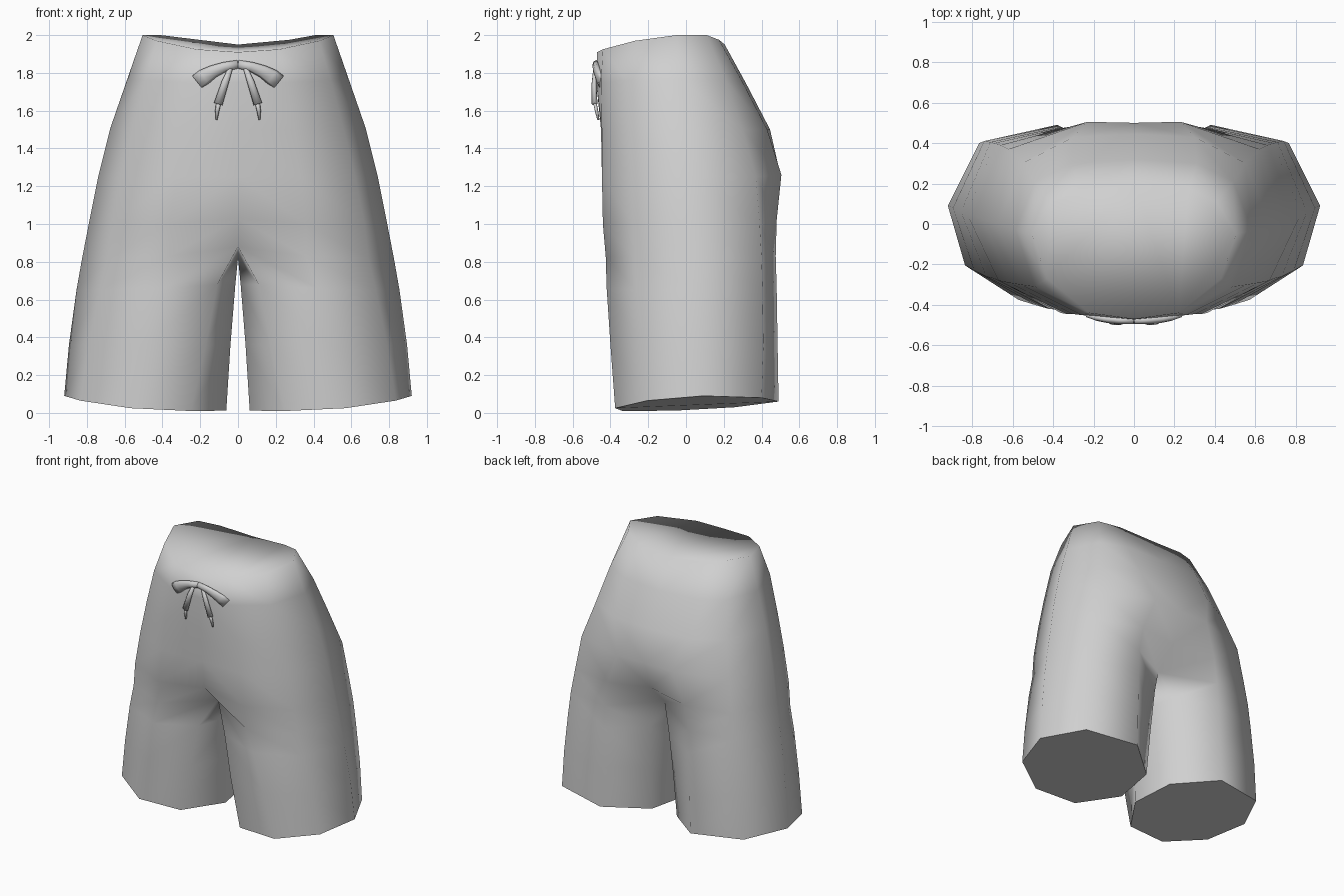
import bpy, bmesh, math
from mathutils import Vector

cube = bpy.data.objects.get("Cube")
if cube:
    bpy.data.objects.remove(cube, do_unlink=True)

GREY = (0.63, 0.63, 0.63, 1)
grey = bpy.data.materials.new("light_grey_cloth")
grey.use_nodes = True
grey.diffuse_color = GREY
grey.node_tree.nodes["Principled BSDF"].inputs["Base Color"].default_value = GREY


def finish(name, bm, merge, flat=()):
    """Turn a left half into a smooth, mirrored object."""
    bmesh.ops.recalc_face_normals(bm, faces=bm.faces)
    for f in bm.faces:
        f.smooth = f not in flat
    mesh = bpy.data.meshes.new(name)
    bm.to_mesh(mesh)
    bm.free()
    mesh.materials.append(grey)
    ob = bpy.data.objects.new(name, mesh)
    bpy.context.collection.objects.link(ob)
    mod = ob.modifiers.new("mirror", "MIRROR")
    mod.use_mirror_merge = merge
    mod.merge_threshold = 0.001


# Half rings, from front centre round the side to back centre
body = [
    [(0, -.47, 1.91), (.22, -.44, 1.925), (.43, -.27, 1.97), (.505, -.05, 2.0),
     (.41, .11, 2.0), (.27, .175, 1.975), (0, .205, 1.95)],
    [(0, -.475, 1.75), (.26, -.45, 1.75), (.49, -.31, 1.76), (.585, -.03, 1.77),
     (.49, .21, 1.76), (.31, .30, 1.75), (0, .32, 1.74)],
    [(0, -.45, 1.5), (.30, -.445, 1.5), (.56, -.30, 1.5), (.675, 0, 1.51),
     (.55, .30, 1.5), (.30, .43, 1.5), (0, .445, 1.5)],
    [(0, -.435, 1.25), (.33, -.445, 1.25), (.62, -.29, 1.25), (.74, .02, 1.25),
     (.62, .37, 1.25), (.23, .505, 1.26), (0, .50, 1.26)],
    [(0, -.40, 1.03), (.36, -.44, 1.0), (.67, -.28, 1.0), (.79, .04, 1.0),
     (.66, .39, 1.0), (.32, .48, 1.02), (0, .42, 1.04)],
]
# Full leg rings: same order, closed by an inner-thigh point
legs = [
    [(0, -.24, .88), (.36, -.425, .83), (.69, -.27, .82), (.825, .05, .82),
     (.69, .40, .82), (.35, .475, .83), (0, .26, .88), (0, .0, .82)],
    [(.11, -.32, .68), (.42, -.42, .66), (.73, -.26, .65), (.855, .06, .65),
     (.71, .405, .65), (.36, .48, .66), (.08, .32, .68), (.014, -.02, .68)],
    [(.17, -.33, .36), (.49, -.40, .36), (.79, -.23, .36), (.895, .08, .36),
     (.74, .41, .36), (.37, .485, .36), (.095, .29, .36), (.04, -.05, .36)],
    [(.25, -.335, .01), (.57, -.375, .025), (.835, -.205, .065), (.92, .09, .09),
     (.765, .40, .08), (.38, .49, .06), (.105, .26, .03), (.062, -.06, .012)],
]
bm = bmesh.new()
rings = [[bm.verts.new(p) for p in ring] for ring in body + legs]
for a, b in zip(rings, rings[1:]):
    n = len(a)
    for k in range(n if n == 8 else n - 1):
        m = (k + 1) % n
        bm.faces.new((a[k], a[m], b[m], b[k]))
bm.faces.new(rings[0])    # waist cover
leg_cover = bm.faces.new(rings[-1])
finish("shorts", bm, True, [leg_cover])


def tube(bm, path, sides=8):
    """Loft ellipses along a path of (x, y, z, half width, half depth)."""
    pts = [Vector(p[:3]) for p in path]
    loops = []
    for i, p in enumerate(path):
        t = pts[min(i + 1, len(pts) - 1)] - pts[max(i - 1, 0)]
        t.y = 0
        across = t.normalized().cross(Vector((0, 1, 0)))
        loops.append([bm.verts.new(pts[i] + across * p[3] * math.cos(a)
                                   + Vector((0, p[4] * math.sin(a), 0)))
                      for a in (2 * math.pi * k / sides for k in range(sides))])
    for a, b in zip(loops, loops[1:]):
        for k in range(sides):
            m = (k + 1) % sides
            bm.faces.new((a[k], a[m], b[m], b[k]))
    bm.faces.new(loops[0])
    bm.faces.new(loops[-1])


# Bow loops
bm = bmesh.new()
tube(bm, [(0, -.476, 1.846, .022, .018), (.07, -.476, 1.832, .026, .019),
          (.13, -.470, 1.808, .034, .020), (.18, -.460, 1.778, .043, .020),
          (.215, -.450, 1.750, .044, .015)])
finish("drawstring_bow", bm, False)

# Hanging ends with narrow tips
bm = bmesh.new()
tube(bm, [(.038, -.480, 1.83, .012, .010), (.068, -.486, 1.75, .019, .013),
          (.105, -.484, 1.635, .023, .015)])
tube(bm, [(.103, -.482, 1.64, .013, .009), (.110, -.474, 1.60, .011, .009),
          (.114, -.464, 1.552, .005, .006)])
finish("drawstring_ends", bm, False)
